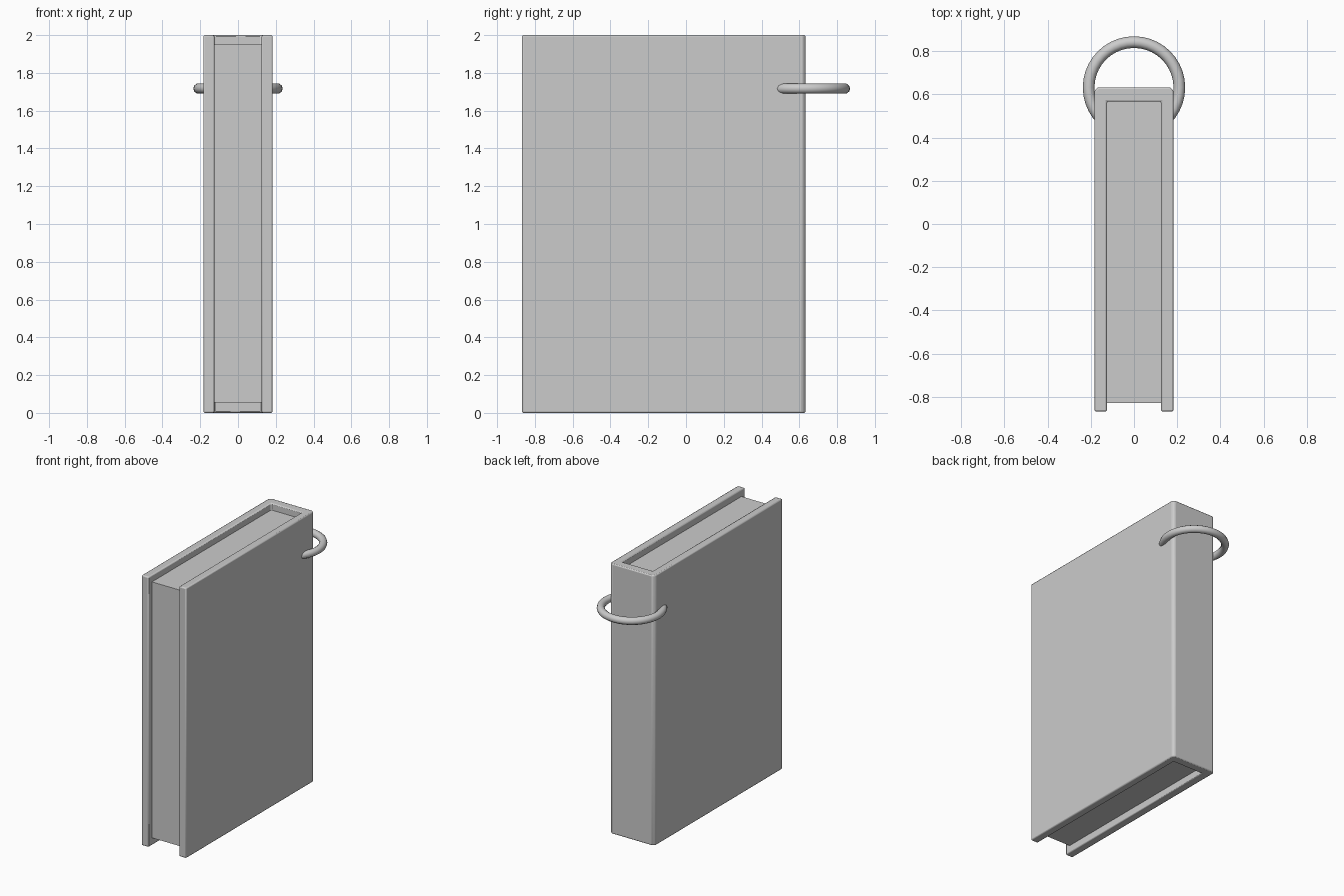
import bpy, bmesh, math

if "Cube" in bpy.data.objects:
    bpy.data.objects.remove(bpy.data.objects["Cube"])


def finish(obj, bevel=0.0, segments=2):
    # Rounded edges with smooth shading
    if bevel:
        m = obj.modifiers.new("edge_bevel", 'BEVEL')
        m.width, m.segments = bevel, segments
        m.limit_method = 'ANGLE'
    bpy.ops.object.select_all(action='DESELECT')
    bpy.context.view_layer.objects.active = obj
    obj.select_set(True)
    bpy.ops.object.shade_smooth_by_angle(angle=math.radians(40))


def extrude_profile(name, points, z0, z1):
    # Prism from a top-view outline
    bm = bmesh.new()
    face = bm.faces.new([bm.verts.new((x, y, z0)) for x, y in points])
    res = bmesh.ops.extrude_face_region(bm, geom=[face])
    verts = [v for v in res["geom"] if isinstance(v, bmesh.types.BMVert)]
    bmesh.ops.translate(bm, verts=verts, vec=(0, 0, z1 - z0))
    bmesh.ops.recalc_face_normals(bm, faces=bm.faces)
    mesh = bpy.data.meshes.new(name)
    bm.to_mesh(mesh)
    bm.free()
    obj = bpy.data.objects.new(name, mesh)
    bpy.context.collection.objects.link(obj)
    return obj


# Cover: U-shaped outline with a small chamfer at the spine corners
half = [(0.183, -0.868), (0.183, 0.617), (0.167, 0.633)]
inner = [(-0.125, 0.567), (-0.125, -0.868)]
outline = (half + [(-x, y) for x, y in reversed(half)]
           + [(x, y) for x, y in reversed(inner)] + [(-x, y) for x, y in inner])
finish(extrude_profile("book_cover", outline, 0, 2), 0.008)

# Page block, set in from the cover edges
pages = [(-0.127, -0.828), (0.127, -0.828), (0.127, 0.57), (-0.127, 0.57)]
finish(extrude_profile("page_block", pages, 0.055, 1.95))

# Ring passing through the spine
bpy.ops.mesh.primitive_torus_add(location=(0, 0.632, 1.717), major_radius=0.21,
                                 minor_radius=0.027, major_segments=40,
                                 minor_segments=10)
ring = bpy.context.object
ring.name = "spine_ring"
finish(ring)
